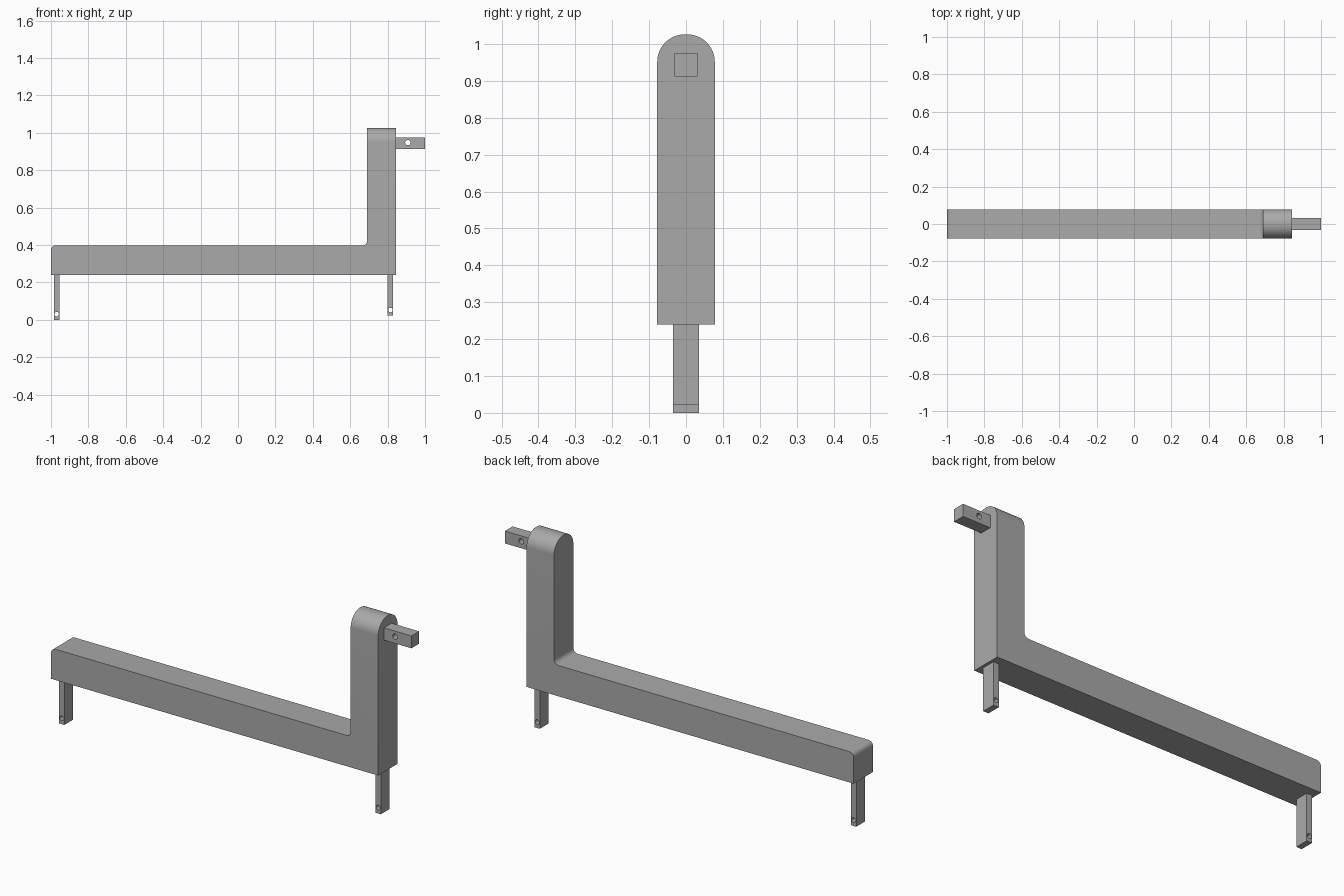
import bpy
import bmesh
import math
from mathutils import Matrix

cube = bpy.data.objects.get("Cube")
if cube:
    bpy.data.objects.remove(cube, do_unlink=True)

# Single grey finish
GREY = (0.40, 0.40, 0.40, 1.0)
grey = bpy.data.materials.new("grey metal")
grey.use_nodes = True
grey.diffuse_color = GREY
grey.node_tree.nodes["Principled BSDF"].inputs["Base Color"].default_value = GREY


def add_object(name, bm):
    bmesh.ops.recalc_face_normals(bm, faces=bm.faces)
    mesh = bpy.data.meshes.new(name)
    bm.to_mesh(mesh)
    bm.free()
    mesh.materials.append(grey)
    obj = bpy.data.objects.new(name, mesh)
    bpy.context.collection.objects.link(obj)
    return obj


def activate(obj):
    bpy.ops.object.select_all(action="DESELECT")
    obj.select_set(True)
    bpy.context.view_layer.objects.active = obj


def round_edges(bm, test, radius, segments):
    """Fillet every edge whose two ends and direction pass the test."""
    edges = [e for e in bm.edges
             if test((e.verts[0].co + e.verts[1].co) / 2,
                     (e.verts[1].co - e.verts[0].co).normalized())]
    bmesh.ops.bevel(bm, geom=edges, offset=radius, segments=segments,
                    profile=0.5, affect="EDGES")


def drilled_block(name, x, y, z, hole_x, hole_z, hole_radius):
    """Box spanning the given ranges with a round hole through it along y."""
    bm = bmesh.new()
    bmesh.ops.create_cube(bm, size=1)
    for v in bm.verts:
        v.co = [(a + b) / 2 + c * (b - a) for (a, b), c in zip((x, y, z), v.co)]
    block = add_object(name, bm)

    bm = bmesh.new()
    bmesh.ops.create_cone(
        bm, cap_ends=True, segments=32, radius1=hole_radius, radius2=hole_radius,
        depth=0.4, matrix=Matrix.Translation((hole_x, 0, hole_z))
        @ Matrix.Rotation(math.pi / 2, 4, "X"))
    cutter = add_object(name + "_hole_cutter", bm)
    cutter.hide_render = True

    drill = block.modifiers.new("hole", "BOOLEAN")
    drill.operation = "DIFFERENCE"
    drill.solver = "EXACT"
    drill.object = cutter
    activate(block)
    bpy.ops.object.modifier_apply(modifier=drill.name)
    bpy.data.objects.remove(cutter, do_unlink=True)
    bpy.ops.object.shade_smooth_by_angle(angle=math.radians(30))
    return block


# L-shaped body: long bar with an upright post
LEFT, POST, RIGHT = -1.0, 0.69, 0.845
BASE, BAR_TOP, POST_TOP = 0.24, 0.397, 1.026
HALF = 0.078
profile = [(LEFT, BASE), (RIGHT, BASE), (RIGHT, POST_TOP),
           (POST, POST_TOP), (POST, BAR_TOP), (LEFT, BAR_TOP)]
bm = bmesh.new()
face = bm.faces.new([bm.verts.new((x, -HALF, z)) for x, z in profile])
extruded = bmesh.ops.extrude_face_region(bm, geom=[face])["geom"]
bmesh.ops.translate(bm, vec=(0, 2 * HALF, 0),
                    verts=[g for g in extruded if isinstance(g, bmesh.types.BMVert)])
bmesh.ops.recalc_face_normals(bm, faces=bm.faces)

# Rounded post head, then the small fillets on the bar
round_edges(bm, lambda mid, d: abs(d.x) > 0.9 and mid.z > POST_TOP - 0.01, 0.075, 16)
round_edges(bm, lambda mid, d: abs(d.y) > 0.9 and abs(mid.z - BAR_TOP) < 0.01, 0.025, 8)
body = add_object("body", bm)
activate(body)
bpy.ops.object.shade_smooth_by_angle(angle=math.radians(30))

# Drilled legs and side peg
drilled_block("right_leg", (-0.985, -0.955), (-0.035, 0.035), (0, BASE),
              -0.97, 0.03, 0.012)
drilled_block("left_leg", (0.80, 0.83), (-0.035, 0.035), (0.022, BASE),
              0.815, 0.052, 0.012)
drilled_block("side_peg", (RIGHT, 1.0), (-0.031, 0.031), (0.912, 0.975),
              0.908, 0.947, 0.014)
